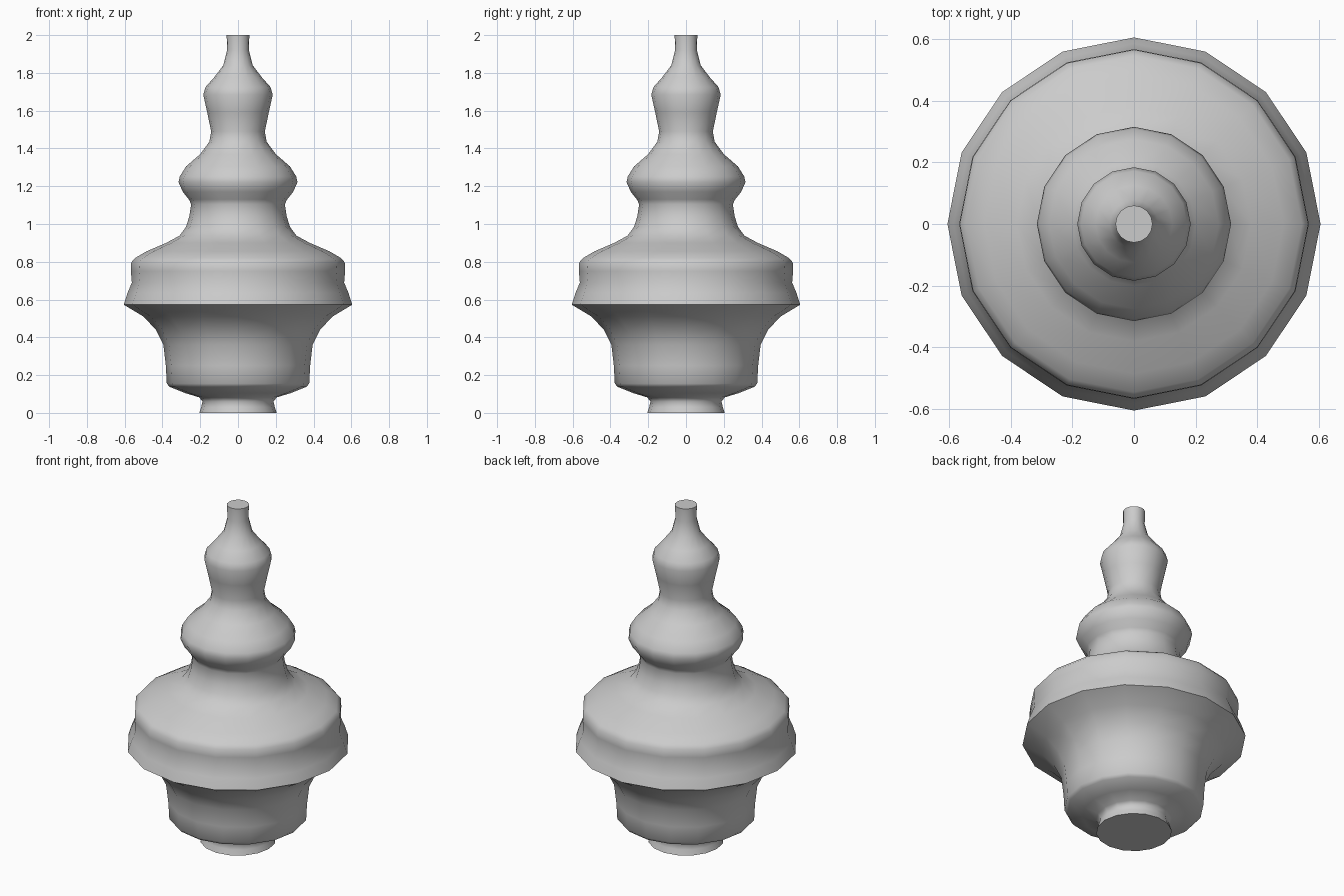
import bpy, bmesh, math

cube = bpy.data.objects.get("Cube")
if cube:
    bpy.data.objects.remove(cube, do_unlink=True)

SIDES = 16

# Plain grey material
grey = bpy.data.materials.new("plain grey")
grey.use_nodes = True
colour = (0.6, 0.6, 0.6, 1.0)
grey.diffuse_color = colour
grey.node_tree.nodes["Principled BSDF"].inputs["Base Color"].default_value = colour

# Turned outline as (radius, height), from foot to tip
profile = [
    # foot and neck
    (0.205, 0.0), (0.195, 0.03), (0.188, 0.06), (0.205, 0.082),
    # lower bowl
    (0.28, 0.105), (0.362, 0.138), (0.377, 0.155), (0.382, 0.25),
    (0.395, 0.36), (0.435, 0.44), (0.50, 0.51), (0.605, 0.573),
    # wide rim and shoulder
    (0.585, 0.635), (0.562, 0.69), (0.567, 0.75), (0.565, 0.797),
    (0.545, 0.82), (0.485, 0.855), (0.38, 0.90), (0.31, 0.938),
    (0.275, 0.985), (0.258, 1.04), (0.248, 1.105),
    # middle collar
    (0.26, 1.13), (0.292, 1.17), (0.315, 1.222), (0.308, 1.252),
    (0.275, 1.305), (0.20, 1.37), (0.152, 1.435),
    # upper bulb
    (0.142, 1.49), (0.163, 1.59), (0.184, 1.685), (0.172, 1.725),
    (0.125, 1.778), (0.078, 1.84), (0.058, 1.92), (0.06, 2.0),
]

# Sweep the outline around the axis and cap both ends
bm = bmesh.new()
rings = []
for r, z in profile:
    angles = [2 * math.pi * i / SIDES for i in range(SIDES)]
    rings.append([bm.verts.new((r * math.cos(a), r * math.sin(a), z)) for a in angles])
for low, high in zip(rings, rings[1:]):
    for i in range(SIDES):
        j = (i + 1) % SIDES
        bm.faces.new((low[i], low[j], high[j], high[i]))
bm.faces.new(rings[0][::-1])
bm.faces.new(rings[-1])

mesh = bpy.data.meshes.new("turned_finial")
bm.to_mesh(mesh)
bm.free()
mesh.materials.append(grey)
finial = bpy.data.objects.new("turned_finial", mesh)
bpy.context.collection.objects.link(finial)

# Smooth body with crisp rim and end caps
bpy.ops.object.select_all(action='DESELECT')
finial.select_set(True)
bpy.context.view_layer.objects.active = finial
bpy.ops.object.shade_smooth_by_angle(angle=math.radians(60))
